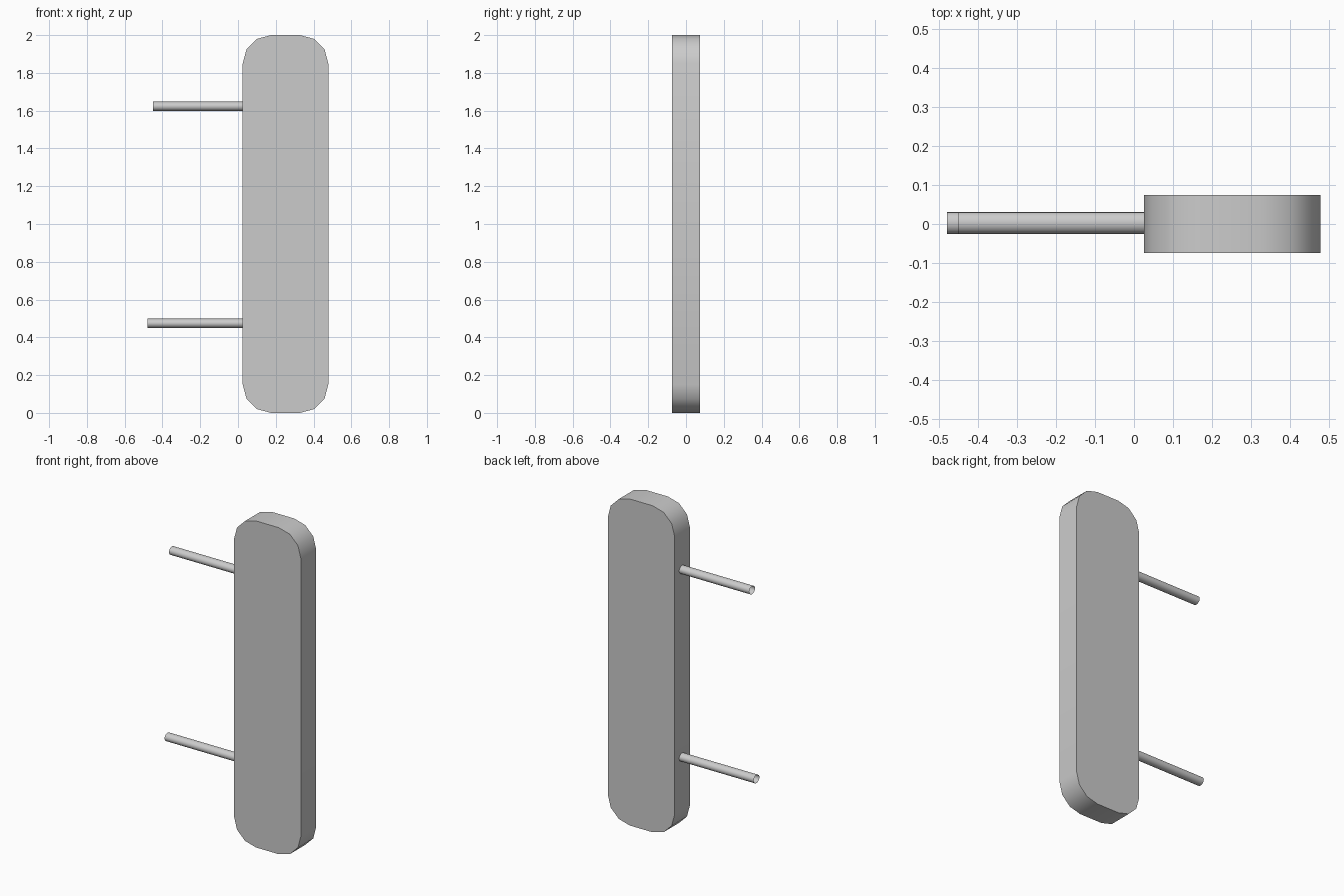
import bpy, bmesh
from math import radians, cos, sin, pi

if "Cube" in bpy.data.objects:
    bpy.data.objects.remove(bpy.data.objects["Cube"])


def finish(name, bm):
    mesh = bpy.data.meshes.new(name)
    bm.to_mesh(mesh)
    bm.free()
    obj = bpy.data.objects.new(name, mesh)
    bpy.context.collection.objects.link(obj)
    bpy.ops.object.select_all(action='DESELECT')
    obj.select_set(True)
    bpy.context.view_layer.objects.active = obj
    bpy.ops.object.shade_smooth_by_angle(angle=radians(40))
    return obj


def rounded_slab(name, x0, x1, z0, z1, y0, y1, radius, segments):
    bm = bmesh.new()
    centres = [(x1 - radius, z1 - radius), (x0 + radius, z1 - radius),
               (x0 + radius, z0 + radius), (x1 - radius, z0 + radius)]
    outline = []
    for quarter, (cx, cz) in enumerate(centres):
        for i in range(segments + 1):
            a = (quarter + i / segments) * pi / 2
            outline.append(bm.verts.new((cx + radius * cos(a), y0, cz + radius * sin(a))))
    face = bm.faces.new(outline)
    out = bmesh.ops.extrude_face_region(bm, geom=[face], use_keep_orig=True)
    moved = [v for v in out['geom'] if isinstance(v, bmesh.types.BMVert)]
    bmesh.ops.translate(bm, verts=moved, vec=(0, y1 - y0, 0))
    bmesh.ops.recalc_face_normals(bm, faces=bm.faces)
    return finish(name, bm)


def open_tube(name, x0, x1, y, z, ry, rz, sides=16):
    bm = bmesh.new()
    rings = [[bm.verts.new((x, y + ry * cos(2 * pi * i / sides), z + rz * sin(2 * pi * i / sides)))
              for i in range(sides)] for x in (x0, x1)]
    for i in range(sides):
        j = (i + 1) % sides
        bm.faces.new((rings[0][i], rings[0][j], rings[1][j], rings[1][i]))
    # Normals point away from the tube axis
    bm.normal_update()
    for f in bm.faces:
        c = f.calc_center_median()
        if f.normal.y * (c.y - y) + f.normal.z * (c.z - z) < 0:
            f.normal_flip()
    return finish(name, bm)


# Upright panel with rounded corners
rounded_slab("panel", 0.025, 0.478, 0.0, 2.0, -0.074, 0.074, 0.15, 3)

# Two open-ended mounting tubes on the left edge
for name, x_end, z in (("upper_tube", -0.45, 1.623), ("lower_tube", -0.48, 0.474)):
    open_tube(name, x_end, 0.026, 0.003, z, 0.028, 0.025)
